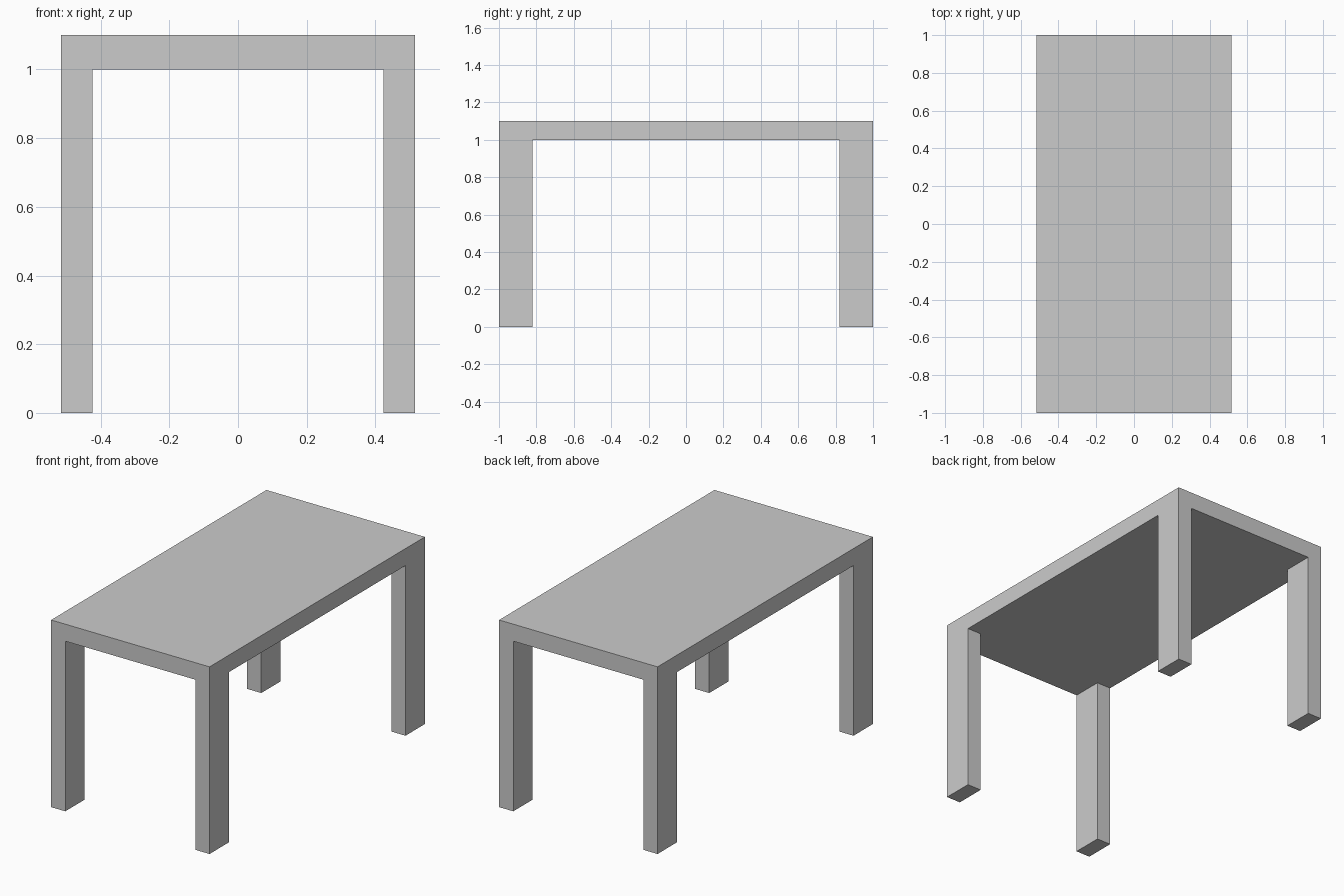
import bpy, bmesh
from mathutils import Vector

if "Cube" in bpy.data.objects:
    bpy.data.objects.remove(bpy.data.objects["Cube"])

HALF_X, HALF_Y = 0.515, 1.0        # table half sizes
INNER_X, INNER_Y = 0.423, 0.82     # inner faces of the legs
LEG_H, TOP_H = 1.0, 1.1            # underside and top of the slab

bm = bmesh.new()

# Table top slab
bmesh.ops.create_cube(bm, size=1)
bmesh.ops.scale(bm, vec=(2 * HALF_X, 2 * HALF_Y, TOP_H - LEG_H), verts=bm.verts)
bmesh.ops.translate(bm, vec=(0, 0, (TOP_H + LEG_H) / 2), verts=bm.verts)

# Cut the slab along the inner leg lines
for axis, d in ((Vector((1, 0, 0)), INNER_X), (Vector((0, 1, 0)), INNER_Y)):
    for side in (-1, 1):
        bmesh.ops.bisect_plane(bm, geom=bm.verts[:] + bm.edges[:] + bm.faces[:],
                               plane_co=axis * d * side, plane_no=axis)

# Pull the four underside corners down into legs
bm.normal_update()
corners = []
for f in bm.faces:
    c = f.calc_center_median()
    if f.normal.z < -0.9 and abs(c.x) > INNER_X and abs(c.y) > INNER_Y:
        corners.append(f)
legs = bmesh.ops.extrude_discrete_faces(bm, faces=corners)["faces"]
for f in legs:
    bmesh.ops.translate(bm, vec=(0, 0, -LEG_H), verts=f.verts)

bmesh.ops.recalc_face_normals(bm, faces=bm.faces)
mesh = bpy.data.meshes.new("table")
bm.to_mesh(mesh)
bm.free()
bpy.context.collection.objects.link(bpy.data.objects.new("table", mesh))
